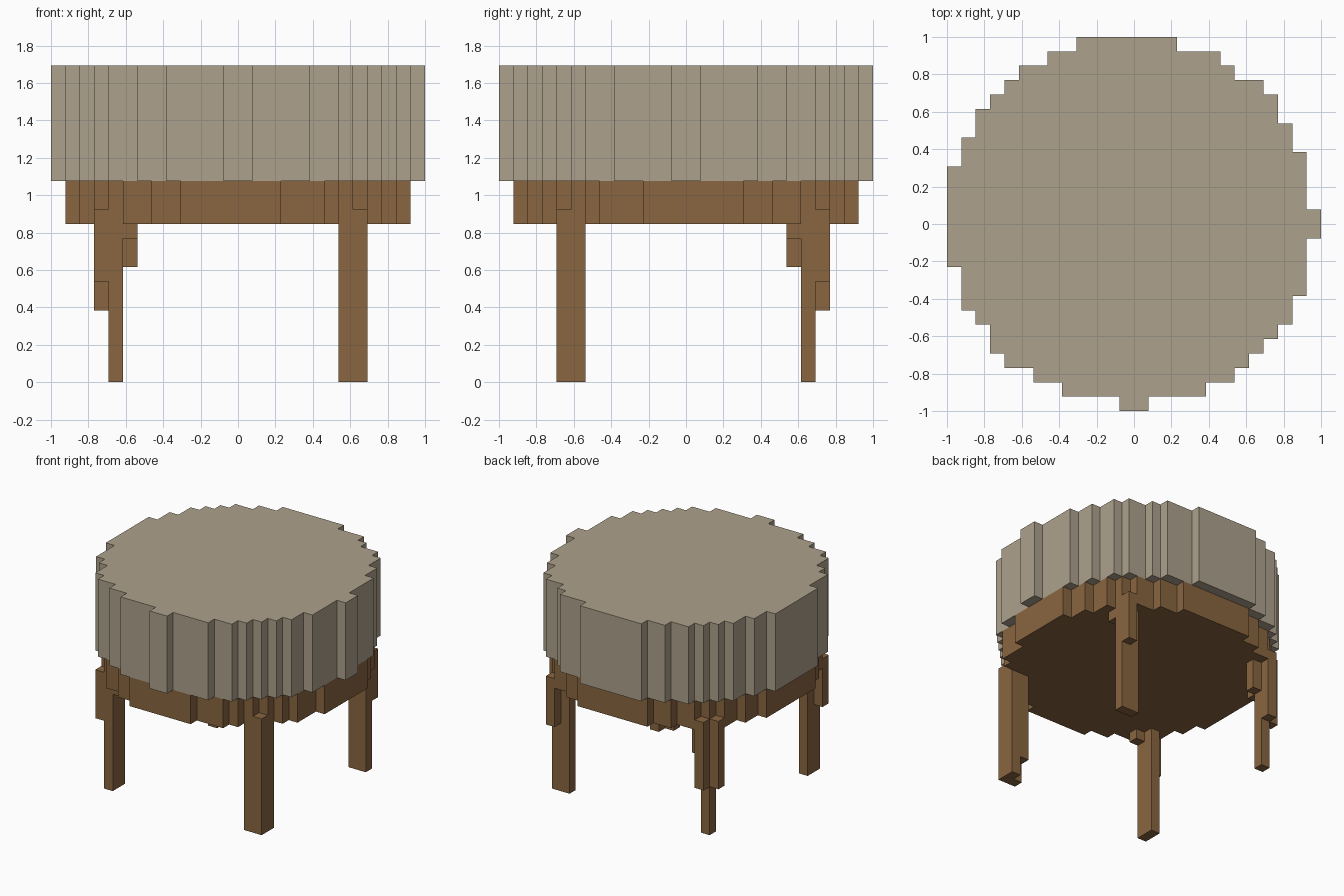
import bpy, bmesh, math
from mathutils import Matrix, Vector

cube = bpy.data.objects.get("Cube")
if cube:
    bpy.data.objects.remove(cube, do_unlink=True)

U = 1 / 13  # one block


def make_material(name, rgb):
    m = bpy.data.materials.new(name)
    m.use_nodes = True
    m.diffuse_color = (*rgb, 1)
    m.node_tree.nodes["Principled BSDF"].inputs["Base Color"].default_value = (*rgb, 1)
    return m


cloth = make_material("beige_cloth", (0.42, 0.358, 0.264))
wood = make_material("brown_wood", (0.252, 0.132, 0.052))


def finish(bm, name, mat):
    bmesh.ops.scale(bm, vec=(U, U, U), verts=bm.verts)
    bmesh.ops.recalc_face_normals(bm, faces=bm.faces)
    me = bpy.data.meshes.new(name)
    bm.to_mesh(me)
    bm.free()
    me.materials.append(mat)
    bpy.context.collection.objects.link(bpy.data.objects.new(name, me))


def block_disc(name, cx, cy, r2, z0, z1, mat):
    """Stepped round slab: one span of whole blocks per row, joined into an outline."""
    left, right = [], []
    for y in range(-13, 13):
        half2 = r2 - (y + 0.5 - cy) ** 2
        if half2 < 0:
            continue
        h = math.sqrt(half2)
        x0 = math.ceil(cx - h - 0.5)
        x1 = math.floor(cx + h - 0.5) + 1
        if x1 <= x0:
            continue
        for side, x in ((left, x0), (right, x1)):
            if side and side[-1][0] == x:
                side[-1] = (x, y + 1)        # extend a straight run
            else:
                side += [(x, y), (x, y + 1)]
    bm = bmesh.new()
    face = bm.faces.new([bm.verts.new((x, y, z0)) for x, y in right + left[::-1]])
    ext = bmesh.ops.extrude_face_region(bm, geom=[face], use_keep_orig=True)
    top = [g for g in ext["geom"] if isinstance(g, bmesh.types.BMVert)]
    bmesh.ops.translate(bm, vec=(0, 0, z1 - z0), verts=top)
    finish(bm, name, mat)


def block_leg(name, boxes):
    """Leg made of boxes given as x0, x1, y0, y1, z0, z1 in blocks."""
    bm = bmesh.new()
    for x0, x1, y0, y1, z0, z1 in boxes:
        mat = (Matrix.Translation(Vector((x0 + x1, y0 + y1, z0 + z1)) / 2)
               @ Matrix.Diagonal((x1 - x0, y1 - y0, z1 - z0, 1)))
        bmesh.ops.create_cube(bm, size=1, matrix=mat)
    finish(bm, name, wood)


# Cushion and the wooden frame beneath it
block_disc("seat_cushion", -0.25, 0.25, 163.3, 14, 22, cloth)
block_disc("seat_frame", -0.1, 0.1, 147.2, 11, 14, wood)

# Thick front left leg, notched at its inner foot corner
block_leg("front_left_leg", [(7, 9, -9, -7, 2, 12),
                             (8, 9, -9, -7, 0, 2),
                             (7, 8, -9, -8, 0, 2)])

# Front right and back left legs mirror each other across the diagonal
side_leg = [(-9, -8, -9, -7, 0, 12),
            (-10, -9, -9, -8, 7, 12),
            (-8, -7, -9, -8, 10, 12)]
block_leg("front_right_leg", side_leg)
block_leg("back_left_leg", [(-y1, -y0, -x1, -x0, z0, z1)
                            for x0, x1, y0, y1, z0, z1 in side_leg])

# Thin back right leg with brackets on all four sides
block_leg("back_right_leg", [(-9, -8, 8, 9, 0, 12),
                             (-10, -9, 8, 9, 5, 12),
                             (-9, -8, 9, 10, 5, 12),
                             (-8, -7, 8, 9, 8, 12),
                             (-9, -8, 7, 8, 8, 12)])
